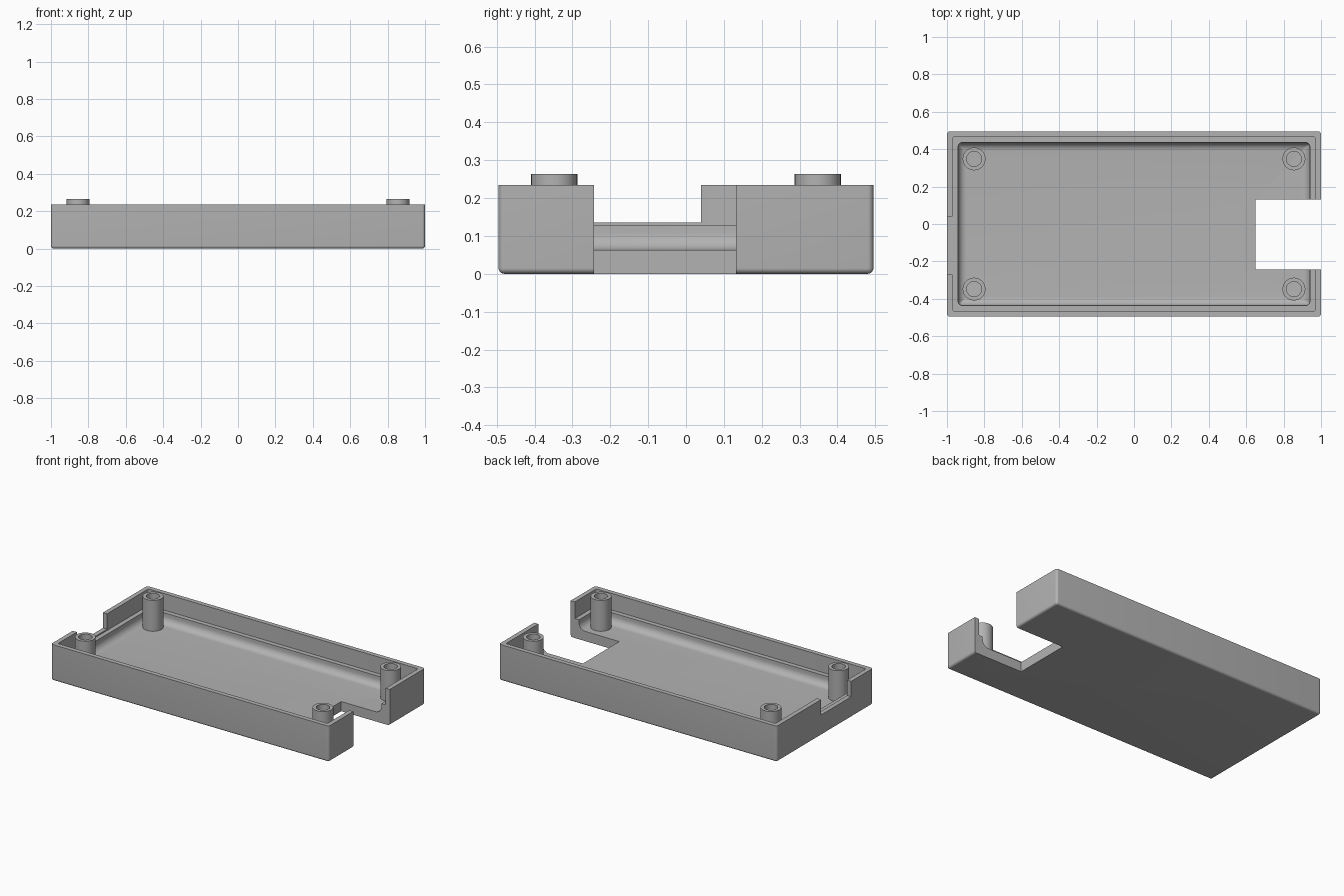
import bpy, bmesh, math

if "Cube" in bpy.data.objects:
    bpy.data.objects.remove(bpy.data.objects["Cube"], do_unlink=True)

grey = bpy.data.materials.new("plain_grey")
grey.use_nodes = True
COLOR = (0.45, 0.45, 0.45, 1)
grey.diffuse_color = COLOR
grey.node_tree.nodes["Principled BSDF"].inputs["Base Color"].default_value = COLOR

HX, HY = 1.0, 0.495            # outer half sizes
FLOOR, LEDGE, RIM = 0.063, 0.127, 0.235
POST_TOP = 0.264


def ring(hx, hy, r, segs):
    """Rounded rectangle outline; a circle when hx = hy = r."""
    pts = []
    for q, (sx, sy) in enumerate(((1, 1), (-1, 1), (-1, -1), (1, -1))):
        for i in range(segs + 1):
            a = (q + i / segs) * math.pi / 2
            pts.append((sx * (hx - r) + r * math.cos(a), sy * (hy - r) + r * math.sin(a)))
    return pts


def loft(name, rings, segs, location=(0, 0, 0)):
    """Skin a stack of (hx, hy, radius, z) outlines and cap both ends."""
    bm = bmesh.new()
    loops = [[bm.verts.new((x, y, z)) for x, y in ring(hx, hy, r, segs)]
             for hx, hy, r, z in rings]
    for a, b in zip(loops, loops[1:]):
        for i in range(len(a)):
            j = (i + 1) % len(a)
            bm.faces.new((a[i], a[j], b[j], b[i]))
    bm.faces.new(loops[0][::-1])
    bm.faces.new(loops[-1])
    bmesh.ops.remove_doubles(bm, verts=bm.verts, dist=0.00005)
    bmesh.ops.recalc_face_normals(bm, faces=bm.faces)
    mesh = bpy.data.meshes.new(name)
    bm.to_mesh(mesh)
    bm.free()
    mesh.materials.append(grey)
    obj = bpy.data.objects.new(name, mesh)
    obj.location = location
    bpy.context.collection.objects.link(obj)
    return obj


def activate(obj):
    bpy.ops.object.select_all(action="DESELECT")
    obj.select_set(True)
    bpy.context.view_layer.objects.active = obj


def smooth(obj):
    activate(obj)
    bpy.ops.object.shade_smooth_by_angle(angle=math.radians(35))


def cut_box(target, name, x, y, z):
    """Remove the box spanning the given ranges from the target."""
    bpy.ops.mesh.primitive_cube_add(size=1, location=[sum(s) / 2 for s in (x, y, z)])
    cutter = bpy.context.object
    cutter.name = name
    cutter.scale = [s[1] - s[0] for s in (x, y, z)]
    cutter.hide_render = True
    cutter.data.materials.append(grey)
    mod = target.modifiers.new(name, "BOOLEAN")
    mod.operation, mod.solver, mod.object = "DIFFERENCE", "EXACT", cutter
    activate(target)
    bpy.ops.object.modifier_apply(modifier=mod.name)
    bpy.data.objects.remove(cutter, do_unlink=True)


def inset(d, r, z):
    return (HX - d, HY - d, r, z)


# Tray: rounded bottom edge, wall, rim, stepped ledge and filleted floor
EDGE, FILLET, STEPS = 0.015, 0.045, 8
angles = [i / STEPS * math.pi / 2 for i in range(STEPS + 1)]
rings = [inset(EDGE * (1 - math.sin(a)), max(EDGE * math.sin(a), 0.001),
               EDGE * (1 - math.cos(a))) for a in angles]
rings += [inset(0, EDGE, RIM), inset(0.03, 0.008, RIM),
          inset(0.03, 0.008, LEDGE), inset(0.06, 0.02, LEDGE)]
rings += [inset(0.06 + FILLET * (1 - math.cos(a)), max(0.02 - FILLET * (1 - math.cos(a)), 0.001),
                FLOOR + FILLET * (1 - math.sin(a))) for a in angles]
tray = loft("tray", rings, 6)

# Full-height opening at one end, shallow wall notch at the other
cut_box(tray, "end_opening", (0.65, 1.2), (-0.243, 0.132), (-0.2, 0.5))
cut_box(tray, "wall_notch", (-1.2, -0.95), (-0.27, 0.04), (0.135, 0.5))
smooth(tray)

# Hollow screw posts in the four corners
R, HOLE = 0.061, 0.04
for side, sx in (("left", 1), ("right", -1)):
    for end, sy in (("front", -1), ("back", 1)):
        post = loft(f"{end}_{side}_post",
                    [(R, R, R, FLOOR - 0.01), (R, R, R, POST_TOP),
                     (HOLE, HOLE, HOLE, POST_TOP), (HOLE, HOLE, HOLE, FLOOR)],
                    10, (sx * 0.855, sy * 0.348, 0))
        smooth(post)
